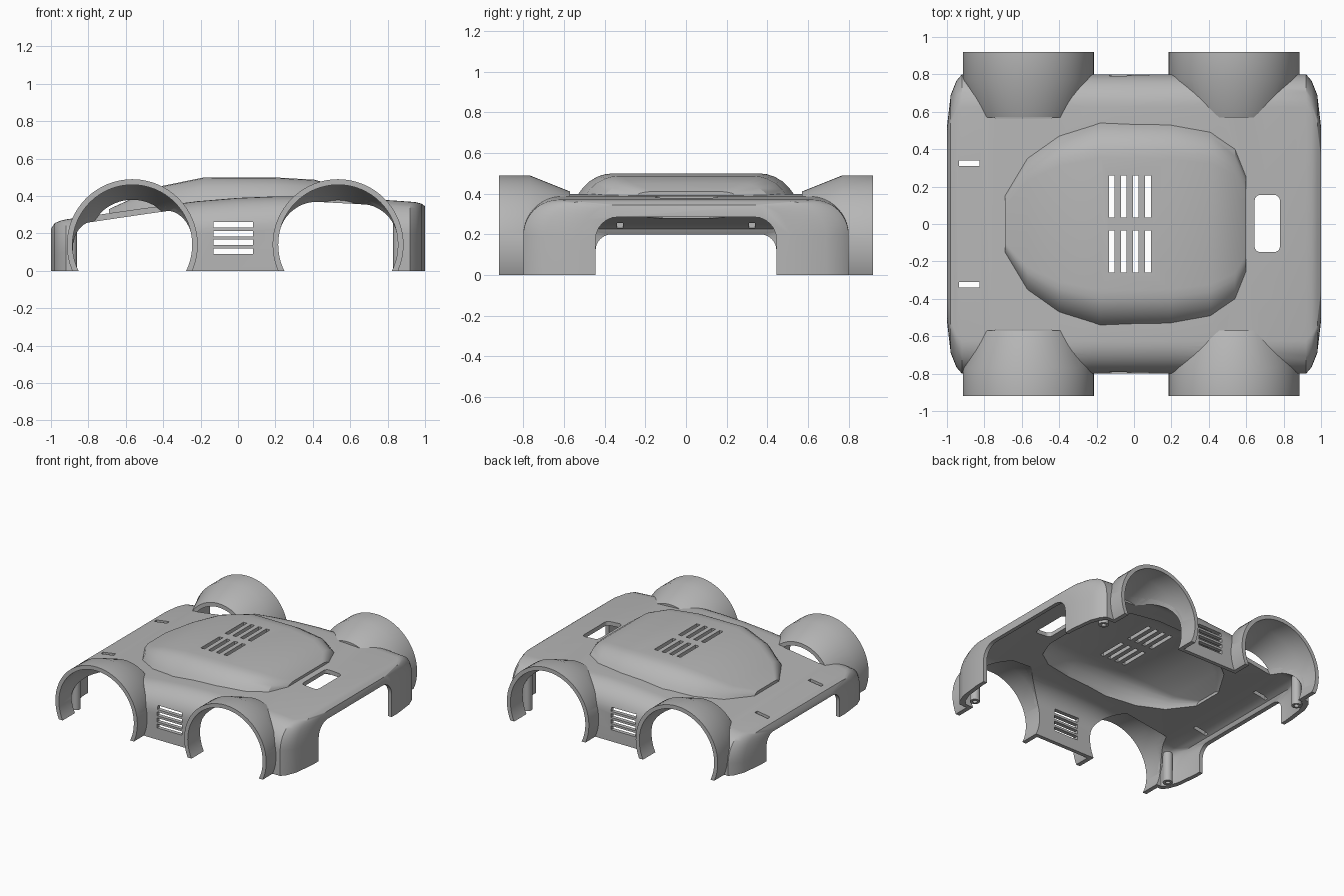
import bpy, bmesh, math

if "Cube" in bpy.data.objects:
    bpy.data.objects.remove(bpy.data.objects["Cube"])

grey = bpy.data.materials.new("grey_plastic")
grey.use_nodes = True
grey.diffuse_color = (0.47, 0.47, 0.47, 1)
grey.node_tree.nodes["Principled BSDF"].inputs["Base Color"].default_value = grey.diffuse_color

WALL = 0.03


def loft(name, sections):
    """Closed solid through matching rings of points."""
    bm = bmesh.new()
    rings = [[bm.verts.new(p) for p in s] for s in sections]
    n = len(rings[0])
    for a, b in zip(rings, rings[1:]):
        for i in range(n):
            j = (i + 1) % n
            bm.faces.new((a[i], a[j], b[j], b[i]))
    bm.faces.new(rings[0])
    bm.faces.new(rings[-1])
    bmesh.ops.recalc_face_normals(bm, faces=bm.faces)
    mesh = bpy.data.meshes.new(name)
    bm.to_mesh(mesh)
    bm.free()
    mesh.materials.append(grey)
    obj = bpy.data.objects.new(name, mesh)
    bpy.context.collection.objects.link(obj)
    return obj


def activate(obj):
    bpy.ops.object.select_all(action="DESELECT")
    obj.select_set(True)
    bpy.context.view_layer.objects.active = obj


def combine(obj, other, operation="DIFFERENCE", keep=False):
    activate(obj)
    mod = obj.modifiers.new("cut", "BOOLEAN")
    mod.operation, mod.solver, mod.object = operation, "EXACT", other
    bpy.ops.object.modifier_apply(modifier=mod.name)
    if not keep:
        bpy.data.objects.remove(other)


def rounded(u0, u1, v0, v1, r):
    """Rounded rectangle outline."""
    pts = []
    for k, (u, v) in enumerate([(u1 - r, v1 - r), (u0 + r, v1 - r), (u0 + r, v0 + r), (u1 - r, v0 + r)]):
        for i in range(7):
            a = math.radians(90 * k + 15 * i)
            pts.append((u + r * math.cos(a), v + r * math.sin(a)))
    return pts


def box(x0, x1, y0, y1, z0, z1):
    ring = [(x0, y0), (x1, y0), (x1, y1), (x0, y1)]
    return loft("cutter", [[(x, y, z) for x, y in ring] for z in (z0, z1)])


# Body stations: x, half width, top height
BODY = [(-1, 0.52, 0.225), (-0.98, 0.69, 0.255), (-0.95, 0.765, 0.268), (-0.92, 0.8, 0.275),
        (-0.8, 0.8, 0.292), (-0.5, 0.8, 0.335), (-0.22, 0.8, 0.372), (0, 0.8, 0.39),
        (0.2, 0.8, 0.398), (0.45, 0.8, 0.398), (0.7, 0.8, 0.385), (0.92, 0.8, 0.37),
        (0.95, 0.765, 0.367), (0.98, 0.69, 0.36), (1, 0.52, 0.345)]


def hood(x):
    for (xa, _, ha), (xb, _, hb) in zip(BODY, BODY[1:]):
        if xa <= x <= xb:
            return ha + (hb - ha) * (x - xa) / (xb - xa)


def body_solid(name, inset, floor):
    sections = []
    for x, w, h in BODY:
        w, h = w - inset, h - inset
        r = 0.175 - inset
        arc = [(w - r + r * math.cos(math.radians(a)), h - r + r * math.sin(math.radians(a)))
               for a in range(0, 91, 9)]
        half = [(w, floor)] + arc
        ring = half + [(-y, z) for y, z in reversed(half)]
        sections.append([(x * (1 - inset), y, z) for y, z in ring])
    return loft(name, sections)


# Roof bubble stations: x, half width, top height
ROOF = [(-0.69, 0.15, 0.33), (-0.57, 0.35, 0.385), (-0.4, 0.47, 0.455), (-0.18, 0.54, 0.5),
        (0.19, 0.53, 0.5), (0.41, 0.49, 0.487), (0.54, 0.4, 0.45), (0.6, 0.25, 0.41)]
EDGE = [(1, 0), (0.965, 0.25), (0.9, 0.6), (0.81, 0.86), (0.74, 0.96), (0.66, 1)]


def roof_solid(name, inset, sink):
    sections = []
    for x, w, h in ROOF:
        base, w = hood(x) - inset, w - inset
        rise = h - inset - base
        half = [(w, base - sink)] + [(w * a, base + rise * b) for a, b in EDGE]
        ring = half + [(-y, z) for y, z in reversed(half)]
        sections.append([(x * (1 - inset), y, z) for y, z in ring])
    return loft(name, sections)


def arch_solid(name, cx, side, rings):
    return loft(name, [[(cx + r * math.cos(math.tau * i / 64), side * y,
                         0.14 + r * math.sin(math.tau * i / 64)) for i in range(64)]
                       for y, r in rings])


OUTER = [(0.57, 0.27), (0.77, 0.35), (0.92, 0.35)]
INNER = [(0.565, 0.238), (0.77, 0.32), (0.95, 0.32)]
ARCHES = [(name, cx, tag, s) for name, cx in (("left", 0.535), ("right", -0.565))
          for tag, s in (("front", -1), ("back", 1))]

# Hollow body with raised roof
body = body_solid("body_shell", 0, 0)
combine(body, roof_solid("roof", 0, 0.015), "UNION")
cavity = body_solid("cavity", WALL, -0.2)
combine(body, cavity, keep=True)
combine(body, roof_solid("roof_cavity", WALL, 0.06))

# Wheel openings
for _, cx, _, s in ARCHES:
    combine(body, arch_solid("cutter", cx, s, INNER))

# Openings in the two end walls
for x0, x1, top, r in ((0.8, 1.1, 0.285, 0.11), (-1.1, -0.8, 0.2, 0.08)):
    outline = rounded(-0.445, 0.445, -0.3, top, r)
    combine(body, loft("cutter", [[(x, y, z) for y, z in outline] for x in (x0, x1)]))

# Roof vents, side vents, hood slots and the rounded window
for i in range(4):
    x = -0.135 + 0.065 * i
    for y in (-0.26, 0.035):
        combine(body, box(x, x + 0.03, y, y + 0.225, 0.42, 0.6))
    z = 0.09 + 0.047 * i
    combine(body, box(-0.13, 0.08, -1, 1, z, z + 0.03))
for y in (-0.325, 0.325):
    combine(body, box(-0.935, -0.825, y - 0.015, y + 0.015, 0.15, 0.4))
window = rounded(0.645, 0.78, -0.15, 0.155, 0.03)
combine(body, loft("cutter", [[(x, y, z) for x, y in window] for z in (0.25, 0.5)]))

# Flared wheel arches
parts = [body]
for name, cx, tag, s in ARCHES:
    arch = arch_solid(f"{tag}_{name}_wheel_arch", cx, s, OUTER)
    combine(arch, arch_solid("cutter", cx, s, INNER))
    combine(arch, cavity, keep=True)
    combine(arch, box(-2, 2, -2, 2, -1, 0))
    parts.append(arch)
bpy.data.objects.remove(cavity)

# Screw posts in the corners
for name, x, top in (("left", 0.865, 0.3), ("right", -0.895, 0.23)):
    for tag, y in (("front", -0.7), ("back", 0.7)):
        def ring(r, z):
            return [(x + r * math.cos(math.tau * i / 24), y + r * math.sin(math.tau * i / 24), z)
                    for i in range(24)]
        parts.append(loft(f"{tag}_{name}_screw_post",
                          [ring(0.035, top), ring(0.035, 0), ring(0.017, 0), ring(0.017, 0.12)]))

for part in parts:
    activate(part)
    bpy.ops.object.shade_smooth_by_angle(angle=math.radians(28))
